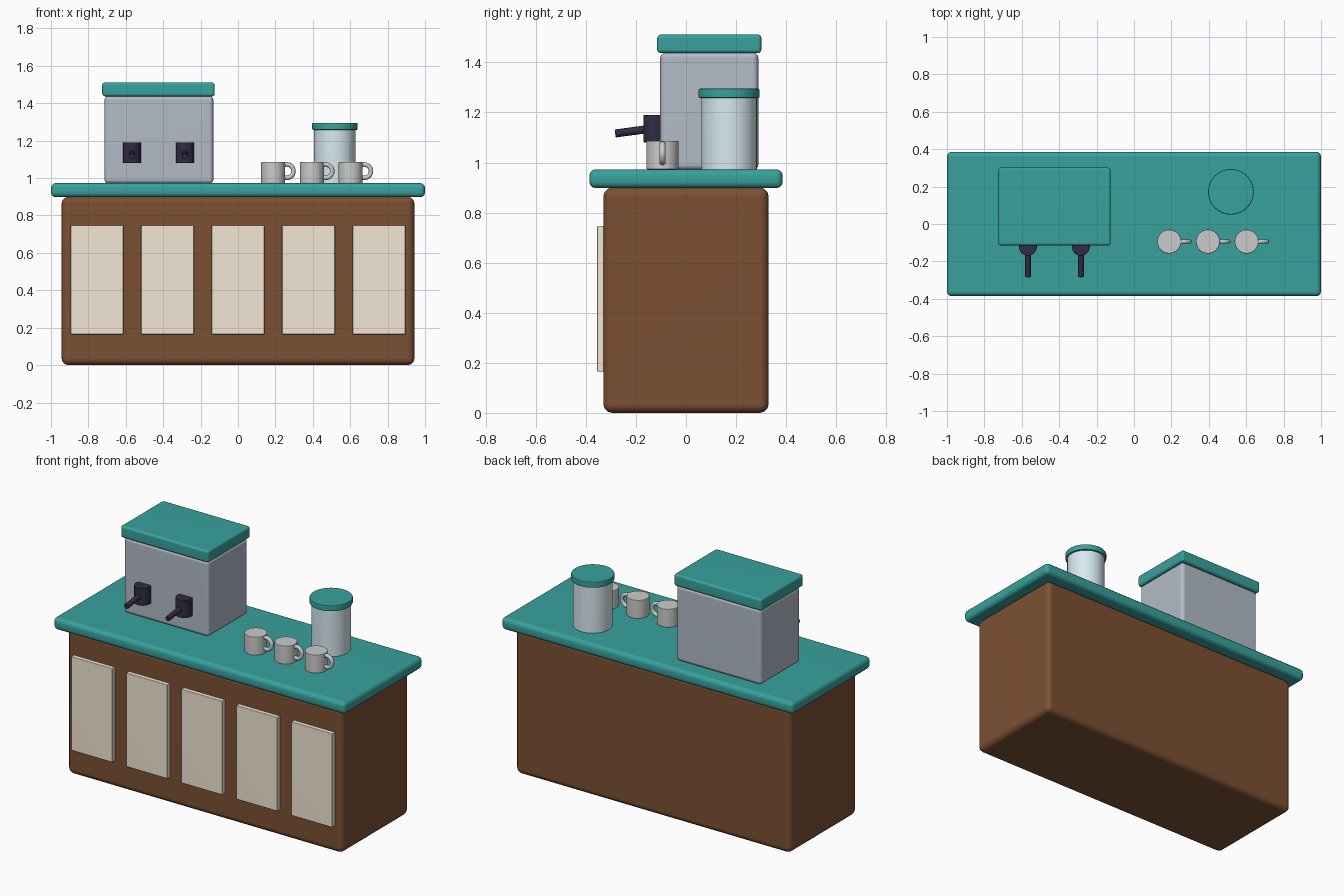
import bpy
import bmesh
import math
from mathutils import Matrix, Vector

if "Cube" in bpy.data.objects:
    bpy.data.objects.remove(bpy.data.objects["Cube"])


def material(name, r, g, b):
    m = bpy.data.materials.new(name)
    m.diffuse_color = (r, g, b, 1)
    m.use_nodes = True
    m.node_tree.nodes["Principled BSDF"].inputs["Base Color"].default_value = m.diffuse_color
    return m


TEAL = material("teal", 0.04, 0.36, 0.335)
WOOD = material("brown_wood", 0.20, 0.08, 0.033)
CREAM = material("cream", 0.90, 0.80, 0.67)
STEEL = material("steel", 0.45, 0.50, 0.57)
DARK = material("dark_plastic", 0.031, 0.025, 0.058)
GLASS = material("pale_glass", 0.68, 0.82, 0.87)


def finish(name, bm, mat, bevel=0, segments=3):
    if bevel:
        edges = [e for e in bm.edges if e.calc_face_angle(0) > math.radians(60)]
        bmesh.ops.bevel(bm, geom=edges, offset=bevel, segments=segments,
                        profile=0.5, affect='EDGES', clamp_overlap=True)
    bmesh.ops.recalc_face_normals(bm, faces=bm.faces)
    mesh = bpy.data.meshes.new(name)
    bm.to_mesh(mesh)
    bm.free()
    if mat:
        mesh.materials.append(mat)
    ob = bpy.data.objects.new(name, mesh)
    bpy.context.collection.objects.link(ob)
    bpy.ops.object.select_all(action='DESELECT')
    ob.select_set(True)
    bpy.context.view_layer.objects.active = ob
    bpy.ops.object.shade_smooth_by_angle(angle=math.radians(40))
    if bevel:  # keeps the large faces evenly shaded
        ob.modifiers.new("even_shading", 'WEIGHTED_NORMAL').keep_sharp = True
    return ob


def box(name, x, y, z, mat, bevel):
    """Rounded box from (min, max) ranges."""
    bm = bmesh.new()
    lo, hi = Vector((x[0], y[0], z[0])), Vector((x[1], y[1], z[1]))
    bmesh.ops.create_cube(bm, size=1, matrix=Matrix.Translation((lo + hi) / 2)
                          @ Matrix.Diagonal((*(hi - lo), 1)))
    return finish(name, bm, mat, bevel)


def cylinder(name, start, end, radius, mat, bevel=0, sides=40):
    """Cylinder between two points."""
    bm = bmesh.new()
    a, b = Vector(start), Vector(end)
    turn = (b - a).to_track_quat('Z', 'Y').to_matrix().to_4x4()
    bmesh.ops.create_cone(bm, cap_ends=True, segments=sides, radius1=radius,
                          radius2=radius, depth=(b - a).length,
                          matrix=Matrix.Translation((a + b) / 2) @ turn)
    return finish(name, bm, mat, bevel, 2)


def ring(name, centre, major, minor, mat):
    """Torus standing in the xz plane."""
    bm = bmesh.new()
    c = Vector(centre)
    n, k = 28, 10
    rows = []
    for i in range(n):
        t = math.tau * i / n
        out = Vector((math.cos(t), 0, math.sin(t)))
        rows.append([bm.verts.new(c + out * (major + minor * math.cos(math.tau * j / k))
                                  + Vector((0, minor * math.sin(math.tau * j / k), 0)))
                     for j in range(k)])
    for i in range(n):
        p, q = rows[i], rows[(i + 1) % n]
        for j in range(k):
            bm.faces.new((p[j], q[j], q[(j + 1) % k], p[(j + 1) % k]))
    return finish(name, bm, mat)


# Counter body, worktop and front panels
TOP = 0.973
box("counter_body", (-0.943, 0.943), (-0.33, 0.33), (0, 0.9), WOOD, 0.035)
box("worktop", (-1, 1), (-0.386, 0.386), (0.898, TOP), TEAL, 0.025)
for i in range(5):
    cx = (i - 2) * 0.377
    box(f"front_panel_{i + 1}", (cx - 0.141, cx + 0.141), (-0.355, -0.325),
        (0.165, 0.747), CREAM, 0.004)

# Coffee machine with lid, brew heads and handles
box("machine_body", (-0.714, -0.132), (-0.103, 0.289), (0.97, 1.44), STEEL, 0.022)
box("machine_lid", (-0.726, -0.125), (-0.115, 0.301), (1.437, 1.511), TEAL, 0.014)
for i, x in enumerate((-0.567, -0.284)):
    cylinder(f"brew_head_{i + 1}", (x, -0.122, 1.081), (x, -0.122, 1.19), 0.048, DARK, 0.002)
    cylinder(f"brew_handle_{i + 1}", (x, -0.12, 1.138), (x, -0.283, 1.116), 0.016, DARK, 0.002, 20)

# Storage jar
cylinder("jar", (0.518, 0.172, 0.97), (0.518, 0.172, 1.264), 0.111, GLASS, 0.006)
cylinder("jar_lid", (0.518, 0.172, 1.258), (0.518, 0.172, 1.295), 0.122, TEAL, 0.006)

# Three cups with ring handles
for i in range(3):
    x = 0.188 + i * 0.207
    cylinder(f"cup_{i + 1}", (x, -0.094, TOP), (x, -0.094, 1.087), 0.064, None, 0.004)
    ring(f"cup_handle_{i + 1}", (x + 0.073, -0.094, 1.037), 0.036, 0.012, None)
